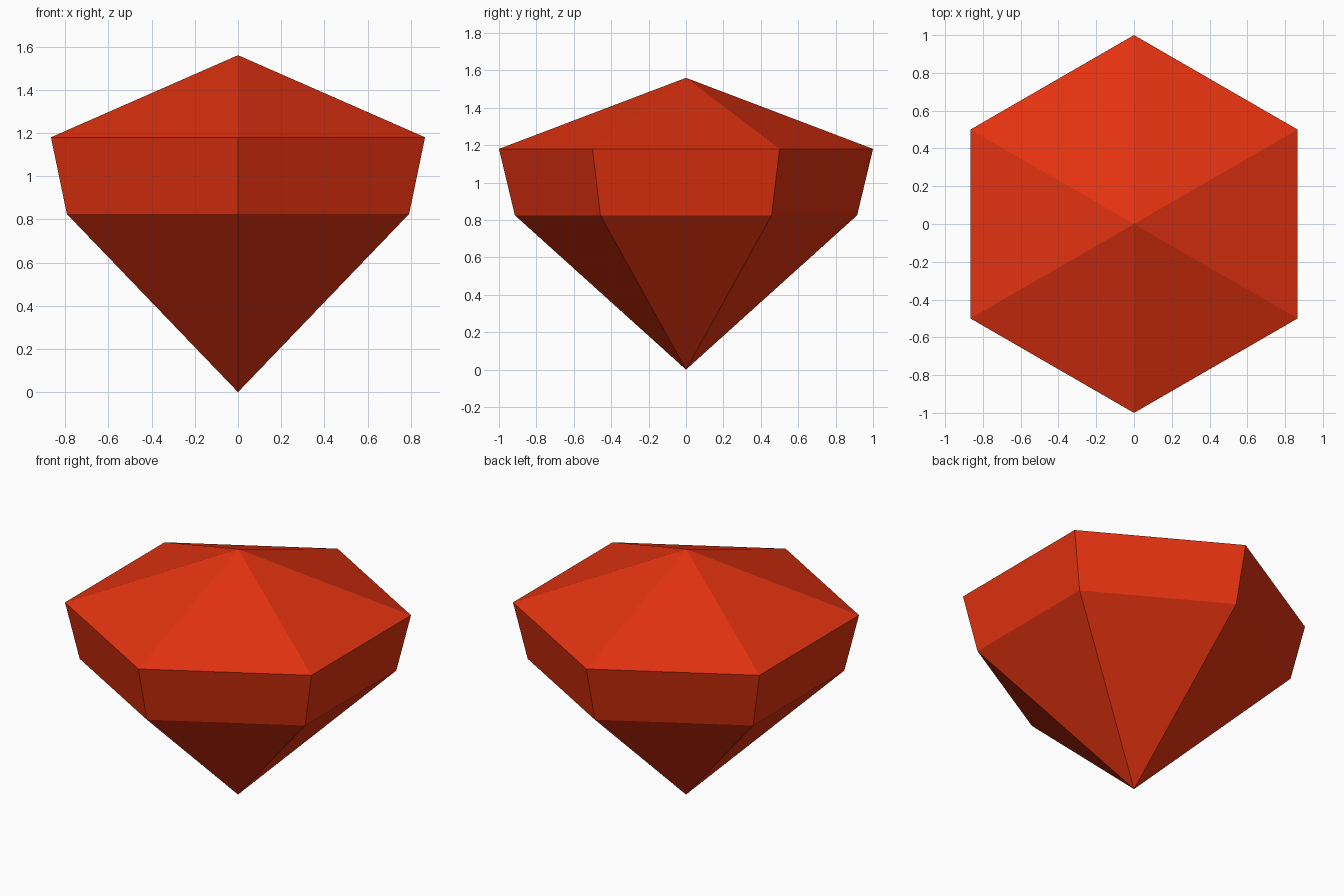
import bpy
import bmesh
import math

if "Cube" in bpy.data.objects:
    bpy.data.objects.remove(bpy.data.objects["Cube"])

SIDES = 6

red = bpy.data.materials.new("gem red")
red.diffuse_color = (0.77, 0.032, 0.005, 1.0)
red.use_nodes = True
red.node_tree.nodes["Principled BSDF"].inputs["Base Color"].default_value = red.diffuse_color

bm = bmesh.new()


def ring(radius, z):
    """Six corners, with one pointing along +y."""
    return [bm.verts.new((radius * math.cos(math.pi / 2 + i * math.tau / SIDES),
                          radius * math.sin(math.pi / 2 + i * math.tau / SIDES), z))
            for i in range(SIDES)]


tip = bm.verts.new((0, 0, 0))
lower = ring(0.915, 0.825)
girdle = ring(1.0, 1.18)
apex = bm.verts.new((0, 0, 1.56))

for i in range(SIDES):
    j = (i + 1) % SIDES
    bm.faces.new((tip, lower[j], lower[i]))                      # pointed base
    bm.faces.new((lower[i], lower[j], girdle[j], girdle[i]))     # flared band
    bm.faces.new((girdle[i], girdle[j], apex))                   # shallow crown

bmesh.ops.recalc_face_normals(bm, faces=bm.faces[:])
mesh = bpy.data.meshes.new("gemstone")
bm.to_mesh(mesh)
bm.free()
mesh.materials.append(red)
gem = bpy.data.objects.new("gemstone", mesh)
bpy.context.collection.objects.link(gem)
